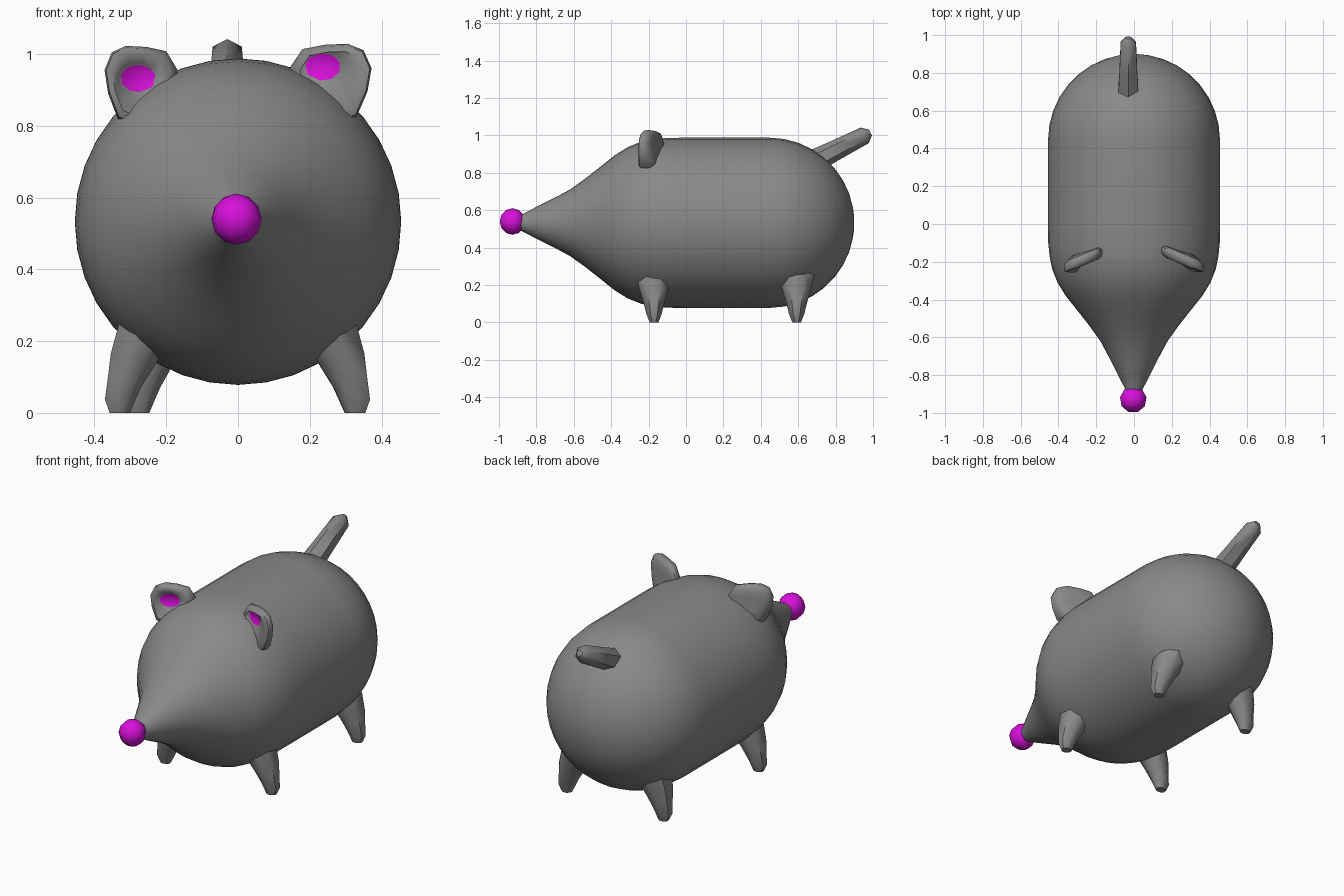
import bpy, bmesh, math
from mathutils import Vector
from mathutils.bvhtree import BVHTree

if "Cube" in bpy.data.objects:
    bpy.data.objects.remove(bpy.data.objects["Cube"])


def material(name, rgb):
    m = bpy.data.materials.new(name)
    m.diffuse_color = (*rgb, 1)
    m.use_nodes = True
    m.node_tree.nodes["Principled BSDF"].inputs["Base Color"].default_value = m.diffuse_color
    return m


GREY = material("grey fur", (0.25, 0.25, 0.25))
PINK = material("magenta pink", (0.68, 0.005, 0.70))
BLACK = material("black", (0.003, 0.003, 0.003))


def finish(bm, name, mats, angle=60):
    bmesh.ops.recalc_face_normals(bm, faces=bm.faces)
    me = bpy.data.meshes.new(name)
    bm.to_mesh(me)
    bm.free()
    ob = bpy.data.objects.new(name, me)
    bpy.context.collection.objects.link(ob)
    for m in mats:
        me.materials.append(m)
    bpy.ops.object.select_all(action='DESELECT')
    ob.select_set(True)
    bpy.context.view_layer.objects.active = ob
    bpy.ops.object.shade_smooth_by_angle(angle=math.radians(angle))
    return ob


def loft(rings):
    """Bridge rings of points and close both ends."""
    bm = bmesh.new()
    vs = [[bm.verts.new(p) for p in r] for r in rings]
    n = len(vs[0])
    for a, b in zip(vs, vs[1:]):
        for i in range(n):
            j = (i + 1) % n
            bm.faces.new((a[i], a[j], b[j], b[i]))
    bm.faces.new(vs[0])
    end = bm.faces.new(vs[-1])
    return bm, end


def circle(c, axis, r, n, turn=0.0):
    """Ring of n points around c, perpendicular to axis."""
    axis = Vector(axis).normalized()
    u = Vector((1, 0, 0))
    u = (u - axis * u.dot(axis)).normalized()
    v = axis.cross(u)
    return [Vector(c) + r * (u * math.cos(t) + v * math.sin(t))
            for t in (turn + 2 * math.pi * i / n for i in range(n))]


# body: pointed snout, straight barrel, round rump
ZC, R = 0.533, 0.455
profile = [(-0.93, 0.03), (-0.88, 0.043), (-0.80, 0.085), (-0.70, 0.135), (-0.62, 0.178),
           (-0.54, 0.235), (-0.46, 0.298), (-0.38, 0.362), (-0.31, 0.405), (-0.24, 0.433),
           (-0.17, 0.447), (-0.10, 0.454), (0.0, R), (0.445, R)]
profile += [(0.445 + R * math.sin(t), R * math.cos(t))
            for t in (math.radians(a) for a in (10, 20, 30, 40, 50, 60, 70, 80, 87))]
bm, _ = loft([circle((0, y, ZC), (0, 1, 0), r, 36) for y, r in profile])
tree = BVHTree.FromBMesh(bm)
finish(bm, "body", [GREY])

# nose
bm = bmesh.new()
bmesh.ops.create_uvsphere(bm, u_segments=9, v_segments=6, radius=0.071)
for v in bm.verts:
    v.co += Vector((-0.004, -0.929, 0.54))
finish(bm, "nose", [PINK])

# eyes: thin discs wrapped onto the head
for side, x, z in (("left", -0.187, 0.815), ("right", 0.162, 0.808)):
    hit, nrm, _, _ = tree.ray_cast(Vector((x, -2, z)), Vector((0, 1, 0)))
    rings = []
    for lift in (-0.003, 0.004):
        ring = []
        for p in circle(hit, nrm, 0.026, 10):
            q = tree.find_nearest(p)[0]
            ring.append(q + nrm * lift)
        rings.append(ring)
    bm, _ = loft(rings)
    finish(bm, side + "_eye", [BLACK], 30)

# ears: rounded dished plates, pink in the hollow
outline = [(0.335, 0.82), (0.362, 0.89), (0.372, 0.955), (0.352, 1.005), (0.312, 1.023),
           (0.255, 1.02), (0.2, 1.008), (0.168, 0.955), (0.19, 0.86), (0.265, 0.79)]
# (side, sign, x stretch, lift, hollow centre)
for side, s, k, up, (px, pz) in (("left", -1, 1.0, 0.0, (0.278, 0.932)),
                                 ("right", 1, 1.12, 0.006, (0.236, 0.964))):
    pts = [(0.37 + (x - 0.37) * k, z + up) for x, z in outline]
    ring_rules = [(0.35, 0.9), (0.8, 0.85), (0.97, 0.45), (1.0, 0.0),
                  (0.95, -0.6), (0.78, -0.85), (0.52, -0.55), (0.44, -0.35)]
    rings = []
    for scale, depth in ring_rules:
        ring = []
        inner = depth < -0.3 and scale < 0.6
        for i, (x, z) in enumerate(pts):
            cx, cz = 0.272, 0.925 + up
            if inner:                       # oval hollow
                a = math.atan2(z - cz, x - cx)
                g = scale / 0.44
                qx, qz = px + 0.05 * g * math.cos(a), pz + 0.038 * g * math.sin(a)
                th = 0.036
            else:
                qx, qz = cx + (x - cx) * scale, cz + (z - cz) * scale
                th = 0.036 + 0.2 * max(0, 0.93 - qz)
            y = -0.19 - 0.42 * (qx - 0.27) + depth * th
            ring.append(Vector((s * qx, y, qz)))
        rings.append(ring)
    bm, hollow = loft(rings)
    hollow.material_index = 1
    finish(bm, side + "_ear", [GREY, PINK], 50)

# legs: stubby tapering cones splayed outward
for end, y, ty, tips in (("front", -0.175, -0.17, (0.33, 0.327)),
                         ("back", 0.59, 0.592, (0.275, 0.325))):
    for side, s, tip in (("left", -1, tips[0]), ("right", 1, tips[1])):
        rings = []
        for f, z, r in ((0.62, 0.30, 0.135), (0.78, 0.20, 0.105), (0.89, 0.12, 0.075),
                        (0.97, 0.055, 0.055), (1.0, 0.0, 0.03)):
            ring = circle((s * tip * f, y + (ty - y) * f, z), (0, 0, 1), r, 8, 0.39)
            for p in ring:                  # lower towards the outside
                p.z = max(0.0, p.z - 0.35 * (abs(p.x) - tip * f)) if z > 0 else 0.0
                p.y = y + (p.y - y) * 0.82
            rings.append(ring)
        bm, _ = loft(rings)
        finish(bm, f"{side}_{end}_leg", [GREY], 50)

# tail: straight six-sided rod with a blunt point
a, b = Vector((-0.03, 0.66, 0.85)), Vector((-0.03, 0.955, 1.0))
d = (b - a).normalized()
spots = [(a, 0.064), (a.lerp(b, 0.45), 0.055), (b, 0.047), (b + d * 0.035, 0.018)]
bm, _ = loft([circle(p, d, r, 6, math.pi / 6) for p, r in spots])
finish(bm, "tail", [GREY], 50)
